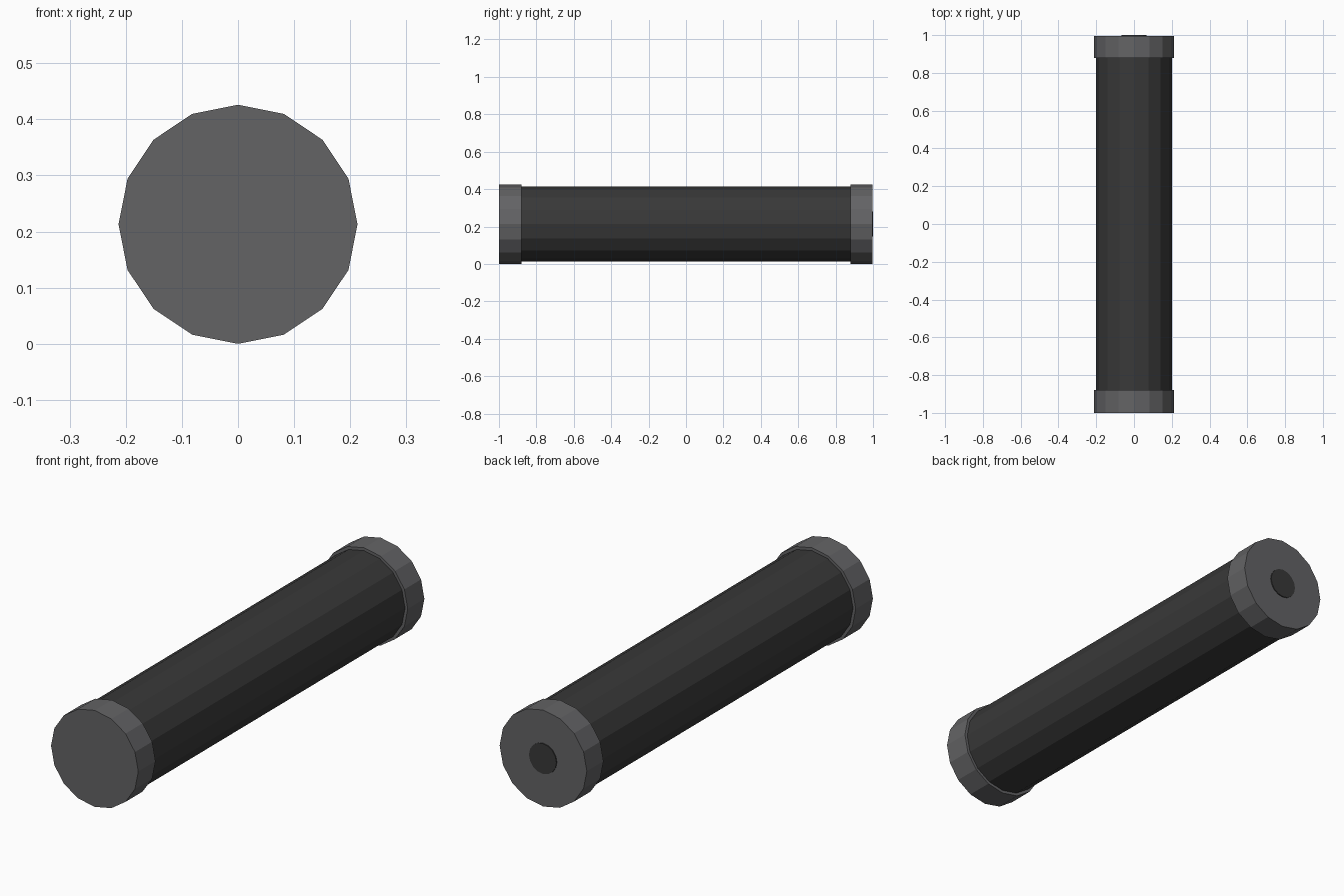
import bpy
import math

if "Cube" in bpy.data.objects:
    bpy.data.objects.remove(bpy.data.objects["Cube"], do_unlink=True)

SIDES = 16
CAP_RADIUS = 0.213


def material(name, colour):
    mat = bpy.data.materials.new(name)
    mat.use_nodes = True
    mat.diffuse_color = colour
    mat.node_tree.nodes["Principled BSDF"].inputs["Base Color"].default_value = colour
    return mat


def drum(name, radius, y_start, y_end, mat):
    """Flat-sided cylinder lying along y, with a corner at the top."""
    bpy.ops.mesh.primitive_cylinder_add(
        vertices=SIDES, radius=radius, depth=y_end - y_start,
        location=(0, (y_start + y_end) / 2, CAP_RADIUS),
        rotation=(math.pi / 2, 0, 0))
    obj = bpy.context.object
    obj.name = name
    obj.data.materials.append(mat)
    bpy.ops.object.transform_apply(location=False, rotation=True, scale=False)
    return obj


dark = material("dark_charcoal", (0.04, 0.04, 0.04, 1))
grey = material("mid_grey", (0.125, 0.125, 0.13, 1))

# Long tube
drum("tube_body", 0.2, -0.95, 0.95, dark)

# Collars closing both ends
drum("front_cap", CAP_RADIUS, -1.0, -0.88, grey)
drum("back_cap", CAP_RADIUS, 0.88, 0.996, grey)

# Small raised disc on the back end
drum("back_disc", 0.067, 0.99, 1.0, dark)
